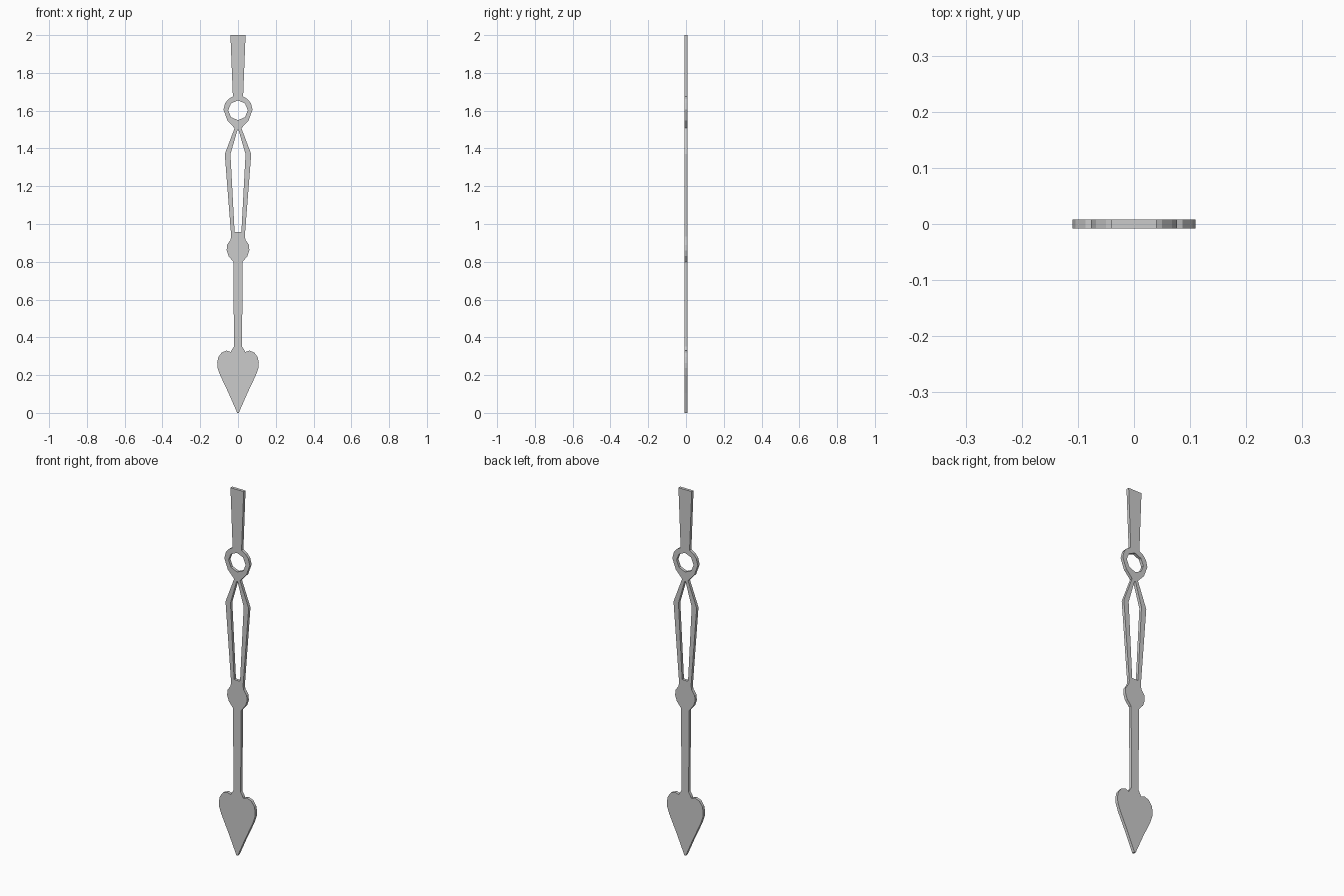
import bpy, bmesh, math

if "Cube" in bpy.data.objects:
    bpy.data.objects.remove(bpy.data.objects["Cube"])

HALF_THICKNESS = 0.008

# Right-hand half of the outline, from the tip up to the flared tail
half = [
    # heart-shaped tip
    (0.004, 0.0), (0.05, 0.105), (0.095, 0.2), (0.108, 0.238), (0.11, 0.265), (0.104, 0.295),
    (0.086, 0.32), (0.06, 0.33), (0.038, 0.322), (0.032, 0.335), (0.021, 0.352),
    # shaft and bulb
    (0.025, 0.8), (0.05, 0.83), (0.06, 0.86), (0.058, 0.89), (0.04, 0.915), (0.036, 0.935),
    # open lozenge
    (0.07, 1.37), (0.018, 1.507),
    # pivot ring
    (0.056, 1.548), (0.077, 1.605), (0.068, 1.64), (0.05, 1.662), (0.027, 1.675),
    # flared tail
    (0.04, 2.0),
]
slot_half = [(0.018, 0.957), (0.04, 1.37), (0.003, 1.497)]


def mirrored(points):
    return points + [(-x, z) for x, z in reversed(points)]


def ring(cx, cz, r, n, start=0.0):
    return [(cx + r * math.cos(start + 2 * math.pi * i / n),
             cz + r * math.sin(start + 2 * math.pi * i / n)) for i in range(n)]


# Outline with the slot and pivot hole left open
curve = bpy.data.curves.new("clock_hand", 'CURVE')
curve.dimensions = '2D'
curve.fill_mode = 'BOTH'
curve.extrude = HALF_THICKNESS
for loop in (mirrored(half), mirrored(slot_half), ring(0, 1.602, 0.052, 8)):
    spline = curve.splines.new('POLY')
    spline.points.add(len(loop) - 1)
    for p, (x, z) in zip(spline.points, loop):
        p.co = (x, z, 0, 1)
    spline.use_cyclic_u = True

hand = bpy.data.objects.new("clock_hand", curve)
bpy.context.collection.objects.link(hand)
hand.rotation_euler.x = math.pi / 2

# Turn into a welded, flat-faced mesh
bpy.context.view_layer.objects.active = hand
hand.select_set(True)
bpy.ops.object.convert(target='MESH')
bpy.ops.object.transform_apply(location=True, rotation=True, scale=True)
bm = bmesh.new()
bm.from_mesh(hand.data)
bmesh.ops.remove_doubles(bm, verts=bm.verts, dist=0.0005)
bmesh.ops.recalc_face_normals(bm, faces=bm.faces)
for f in bm.faces:
    f.smooth = False
bm.to_mesh(hand.data)
bm.free()
